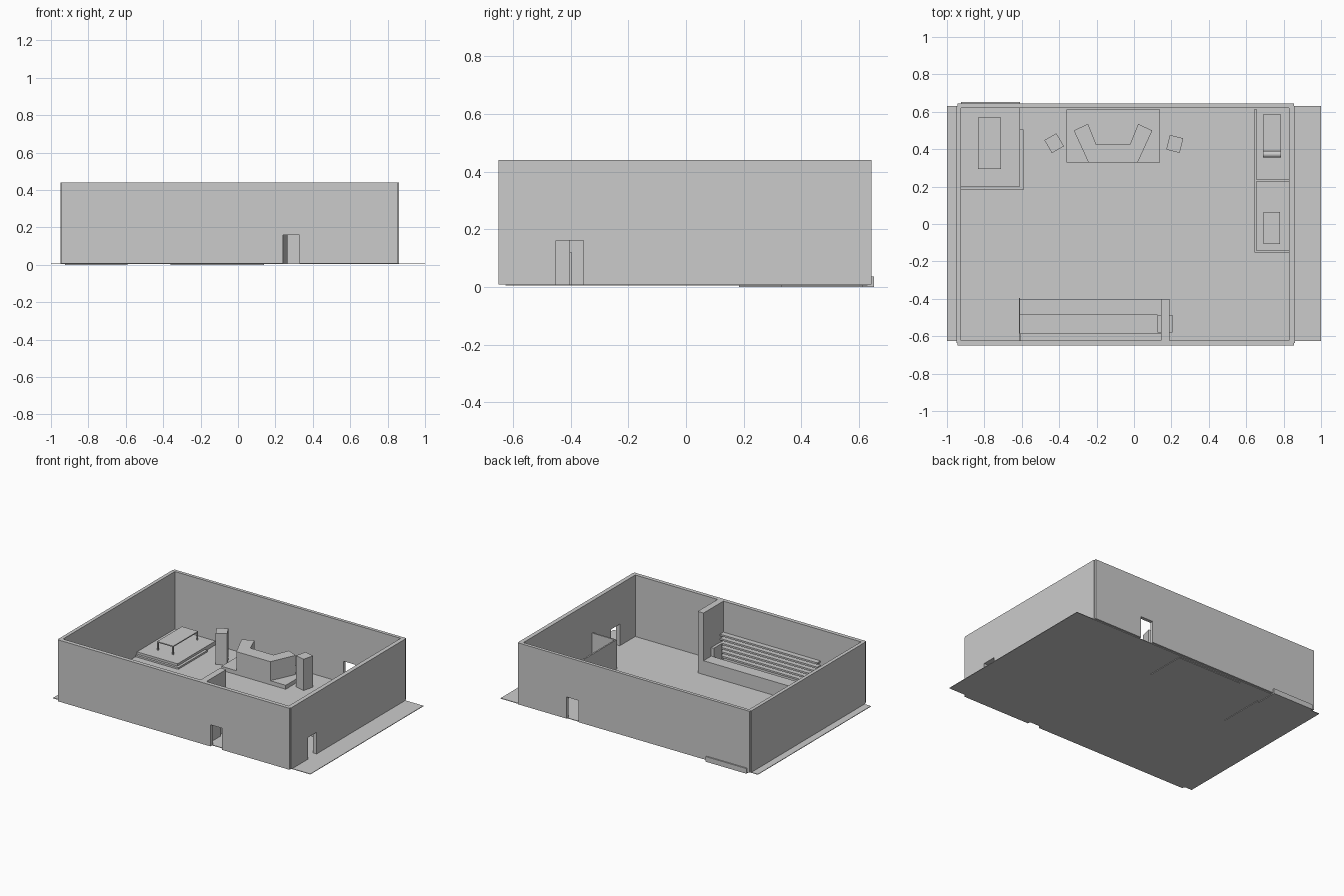
import bpy, bmesh, math
from mathutils import Matrix

if "Cube" in bpy.data.objects:
    bpy.data.objects.remove(bpy.data.objects["Cube"])


def finish(name, bm):
    bmesh.ops.recalc_face_normals(bm, faces=bm.faces)
    me = bpy.data.meshes.new(name)
    bm.to_mesh(me)
    bm.free()
    ob = bpy.data.objects.new(name, me)
    bpy.context.collection.objects.link(ob)
    return ob


def box(name, x0, x1, y0, y1, z0, z1):
    bm = bmesh.new()
    bmesh.ops.create_cube(bm, size=1)
    for v in bm.verts:
        v.co = (x0 if v.co.x < 0 else x1, y0 if v.co.y < 0 else y1,
                z0 if v.co.z < 0 else z1)
    return finish(name, bm)


def prism(name, pts, z0, z1):
    bm = bmesh.new()
    f = bm.faces.new([bm.verts.new((x, y, z0)) for x, y in pts])
    ext = bmesh.ops.extrude_face_region(bm, geom=[f])
    for v in ext['geom']:
        if isinstance(v, bmesh.types.BMVert):
            v.co.z = z1
    return finish(name, bm)


def wall(name, axis, a0, a1, b0, b1, z0, z1, door=None, head=0.16):
    """Wall running along x or y, split around an optional doorway."""
    def part(n, s, e, zb, zt):
        if axis == 'x':
            box(n, s, e, b0, b1, zb, zt)
        else:
            box(n, b0, b1, s, e, zb, zt)
    if not door:
        part(name, a0, a1, z0, z1)
        return
    part(name + '_near', a0, door[0], z0, z1)
    part(name + '_far', door[1], a1, z0, z1)
    part(name + '_lintel', door[0], door[1], head, z1)


F, H = 0.008, 0.44

# Floor slab and the four outer walls
box('floor', -1, 1, -0.625, 0.63, 0.004, F)
wall('front_wall', 'x', -0.945, 0.855, -0.65, -0.622, F, H, (0.24, 0.33))
wall('back_wall', 'x', -0.945, 0.855, 0.62, 0.643, F, H, (0.385, 0.48))
wall('left_wall', 'y', -0.637, 0.63, -0.95, -0.925, F, H)
wall('right_wall', 'y', -0.637, 0.63, 0.83, 0.86, F, H, (-0.45, -0.355))

# Corner stage with a step and a four-legged table
box('stage_step', -0.925, -0.592, 0.183, 0.505, 0, 0.02)
box('stage', -0.925, -0.61, 0.2, 0.652, 0, 0.036)
box('stage_table_top', -0.835, -0.71, 0.295, 0.57, 0.09, 0.097)
for i, x in enumerate((-0.831, -0.714)):
    for j, y in enumerate((0.299, 0.566)):
        box(f'stage_table_leg_{i}{j}', x - 0.004, x + 0.004,
            y - 0.004, y + 0.004, 0.036, 0.09)

# Presenter desk on its podium
box('desk_podium', -0.36, 0.14, 0.33, 0.612, 0, 0.036)
half = [(0.0, 0.33), (0.132, 0.33), (0.21, 0.5), (0.134, 0.535),
        (0.09, 0.425), (0.0, 0.425)]
cx = -0.112
outline = [(cx + x, y) for x, y in half[1:5]] + \
          [(cx - x, y) for x, y in reversed(half[1:5])]
prism('presenter_desk', outline, 0.036, 0.17)

# Pillars turned towards the desk
for name, x, y, ang in (('pillar_left', -0.427, 0.432, 30),
                        ('pillar_right', 0.218, 0.428, -14)):
    p = box(name, -0.037, 0.037, -0.04, 0.04, 0.006, 0.228)
    p.data.transform(Matrix.Translation((x, y, 0)) @
                     Matrix.Rotation(math.radians(ang), 4, 'Z'))

# Shelf bay along the front wall: divider, counter, shelves, end panel
box('bay_divider', 0.145, 0.19, -0.625, -0.402, F, H)
box('divider_block', 0.125, 0.205, -0.58, -0.487, F, 0.165)
box('bay_counter', -0.61, 0.145, -0.487, -0.402, F, 0.105)
box('bay_end_panel', -0.614, -0.609, -0.622, -0.395, F, 0.12)
for i in range(6):
    z = 0.06 + i * 0.03
    box(f'bay_shelf_{i}', -0.61, 0.145, -0.622, -0.585, z, z + 0.012)

# Two side rooms
P = 0.215
wall('room_front', 'x', 0.645, 0.83, -0.153, -0.143, F, P)
wall('room_middle', 'x', 0.645, 0.83, 0.226, 0.237, F, P)
wall('room_side_back', 'y', 0.237, 0.615, 0.645, 0.655, F, P, (0.25, 0.33))
wall('room_side_front', 'y', -0.143, 0.226, 0.645, 0.655, F, P)

# Room furniture
box('room_table', 0.693, 0.78, -0.108, 0.065, F, 0.07)
box('couch_base', 0.69, 0.785, 0.355, 0.585, F, 0.05)
bm = bmesh.new()
bmesh.ops.create_cone(bm, cap_ends=True, segments=16, radius1=0.018,
                      radius2=0.018, depth=0.095)
bmesh.ops.transform(bm, verts=bm.verts, matrix=Matrix.Translation(
    (0.7375, 0.373, 0.055)) @ Matrix.Rotation(math.pi / 2, 4, 'Y'))
for f in bm.faces:
    f.smooth = len(f.verts) == 4
finish('couch_roll', bm)
